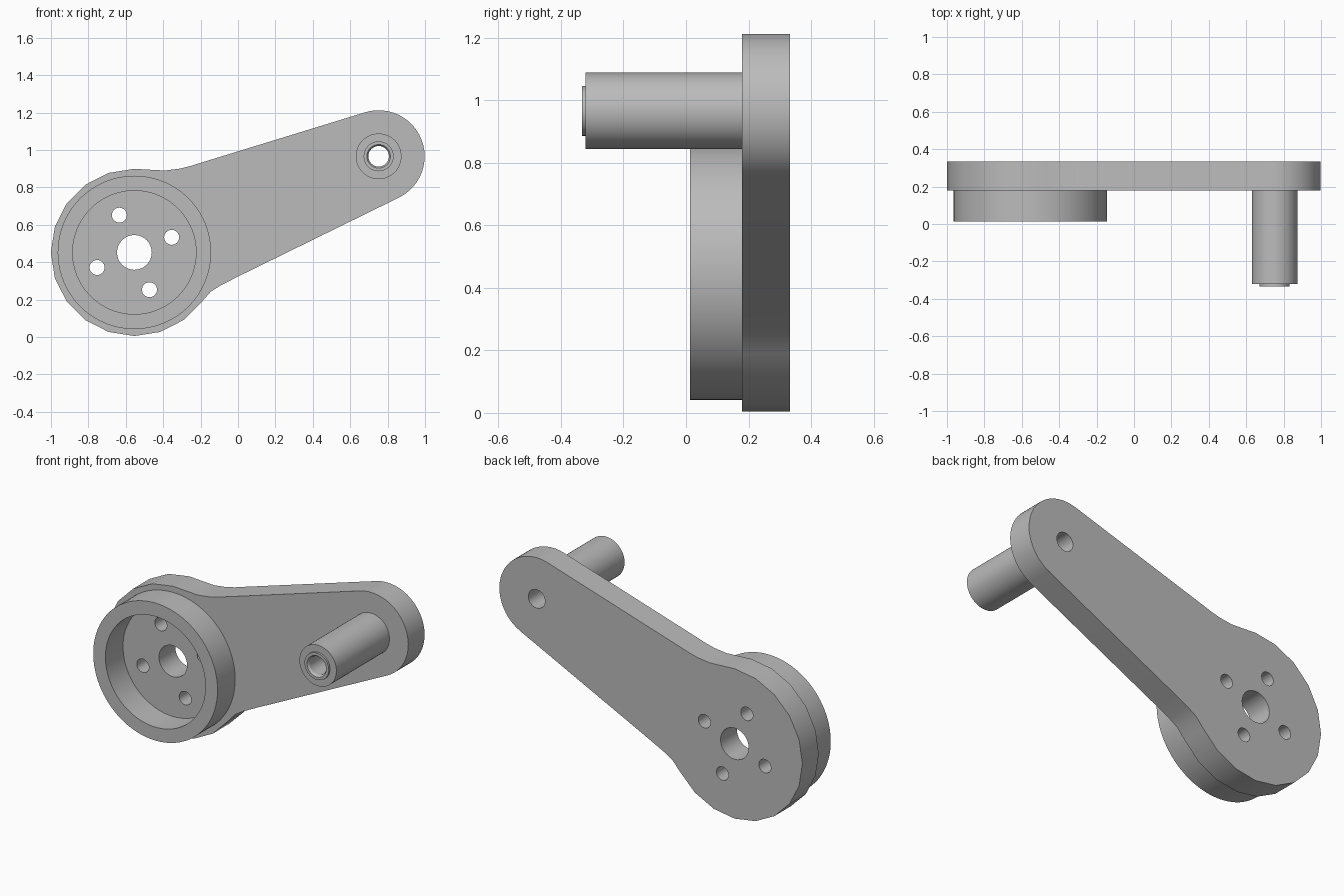
import bpy, bmesh
from math import sin, cos, radians, tau

cube = bpy.data.objects.get("Cube")
if cube:
    bpy.data.objects.remove(cube, do_unlink=True)

metal = bpy.data.materials.new("plain_grey")
metal.use_nodes = True
GREY = (0.5, 0.5, 0.5, 1)
metal.diffuse_color = GREY
metal.node_tree.nodes["Principled BSDF"].inputs["Base Color"].default_value = GREY

HUB = (-0.554, 0.452)      # x, z of the large end
TIP = (0.752, 0.966)       # x, z of the small end
FRONT, BACK = 0.179, 0.333  # plate faces along y


def finish(bm, name):
    bmesh.ops.recalc_face_normals(bm, faces=bm.faces)
    mesh = bpy.data.meshes.new(name)
    bm.to_mesh(mesh)
    bm.free()
    mesh.materials.append(metal)
    obj = bpy.data.objects.new(name, mesh)
    bpy.context.collection.objects.link(obj)
    return obj


def smooth(obj):
    obj.data.shade_smooth()
    obj.data.set_sharp_from_angle(angle=radians(32))


def arc(centre, radius, start, end, steps):
    angles = [radians(start + (end - start) * i / steps) for i in range(steps + 1)]
    return [(centre[0] + radius * cos(a), centre[1] + radius * sin(a)) for a in angles]


def extrude(name, outline, y0, y1):
    bm = bmesh.new()
    face = bm.faces.new([bm.verts.new((x, y0, z)) for x, z in outline])
    top = bmesh.ops.extrude_face_region(bm, geom=[face], use_keep_orig=True)["geom"]
    verts = [v for v in top if isinstance(v, bmesh.types.BMVert)]
    bmesh.ops.translate(bm, verts=verts, vec=(0, y1 - y0, 0))
    return finish(bm, name)


def lathe(name, centre, profile, sides=64):
    """Turn a closed (radius, y) profile around an axis along y."""
    bm = bmesh.new()
    rings = [[bm.verts.new((centre[0] + r * cos(tau * i / sides), y,
                            centre[1] + r * sin(tau * i / sides)))
              for r, y in profile] for i in range(sides)]
    n = len(profile)
    for i in range(sides):
        a, b = rings[i], rings[(i + 1) % sides]
        for j in range(n):
            k = (j + 1) % n
            bm.faces.new((a[j], a[k], b[k], b[j]))
    obj = finish(bm, name)
    smooth(obj)
    return obj


# Arm plate: coarse large end, concave blends, straight flanks, round small end
outline = arc(HUB, 0.447, -36, -270, 13)
outline += [(-0.47, 0.894), (-0.39, 0.89), (-0.31, 0.9), (-0.25, 0.915), (-0.2, 0.931)]
outline += arc(TIP, 0.246, 107, -63, 24)
outline += [(0.0, 0.323), (-0.09, 0.277), (-0.145, 0.243)]
plate = extrude("arm_plate", outline, FRONT, BACK)

# Holes: centre bore, four bolt holes, bore through the small end
holes = [(HUB, 0.093), (TIP, 0.055)]
holes += [(p, 0.04) for p in arc(HUB, 0.215, 22, 292, 3)]
cutters = []
for centre, radius in holes:
    cutter = extrude("hole_cutter", arc(centre, radius, 0, 348.75, 31), FRONT - 0.1, BACK + 0.1)
    cutter.hide_render = True
    cutters.append(cutter)
    cut = plate.modifiers.new("hole", "BOOLEAN")
    cut.operation, cut.solver, cut.object = "DIFFERENCE", "EXACT", cutter

# Bake the holes and drop the cutters
graph = bpy.context.evaluated_depsgraph_get()
baked = bpy.data.meshes.new_from_object(plate.evaluated_get(graph))
plate.modifiers.clear()
plate.data = baked
for cutter in cutters:
    bpy.data.objects.remove(cutter, do_unlink=True)
smooth(plate)

# Raised rim on the front of the large end
lathe("hub_rim", HUB, [(0.33, FRONT), (0.41, FRONT), (0.41, 0.013), (0.33, 0.013)], 96)

# Hollow handle post with a thin lip at its end
lathe("handle_post", TIP, [(0.055, FRONT), (0.122, FRONT), (0.122, -0.321), (0.08, -0.321),
                           (0.08, -0.333), (0.063, -0.333), (0.055, -0.321)])
